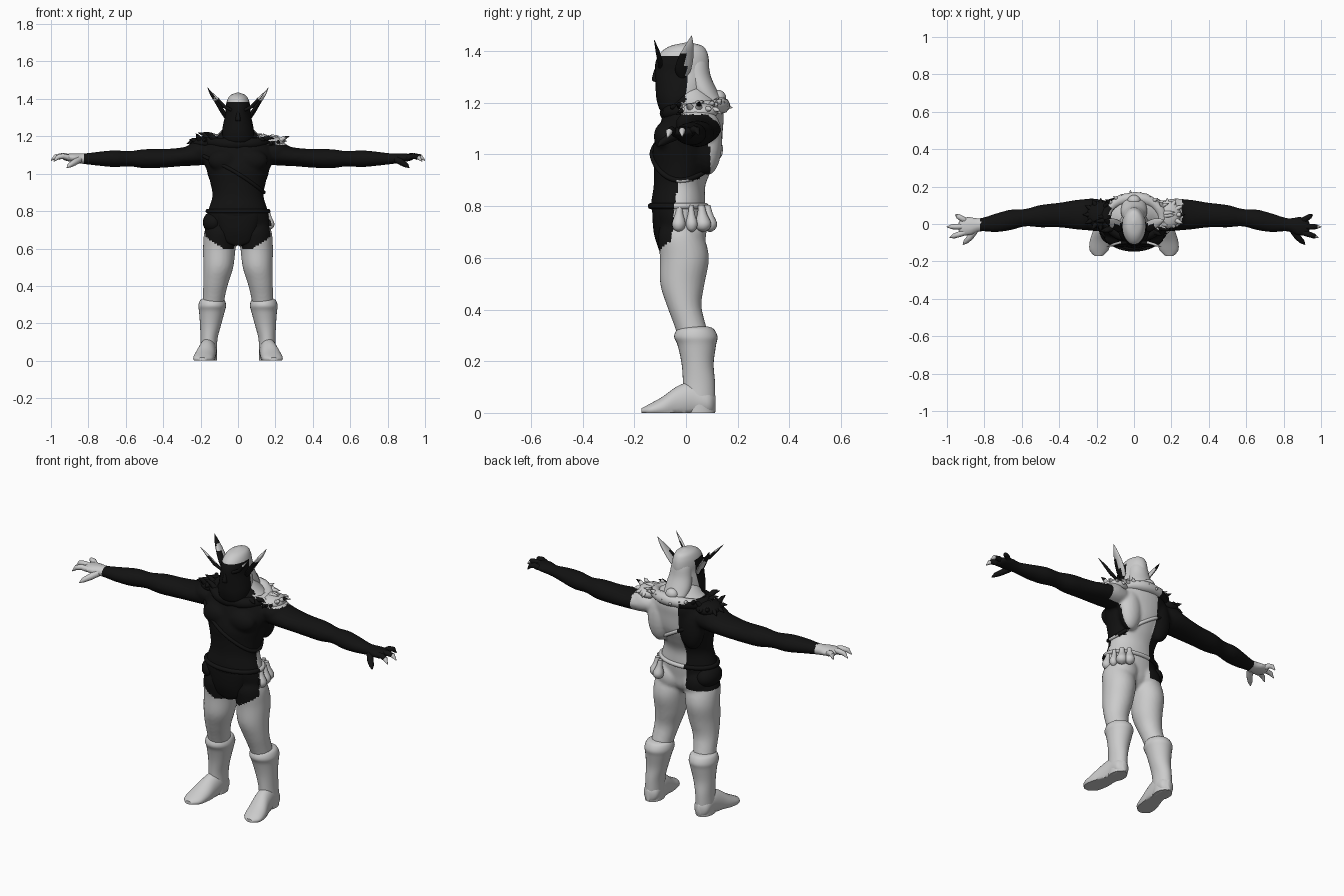
import bpy, bmesh, math, random
from mathutils import Vector
random.seed(4)

def mat(name, v):
    m = bpy.data.materials.new(name)
    m.diffuse_color = (v, v, v, 1)
    return m
GREY, DARK = mat("pale_grey", 0.6), mat("near_black", 0.006)

def spline(st, sub=5):
    # smooth in-between stations
    out = []
    for i in range(len(st) - 1):
        p0, p1, p2, p3 = st[max(i-1, 0)], st[i], st[i+1], st[min(i+2, len(st)-1)]
        for k in range(sub):
            t = k / sub
            out.append([0.5*(2*b + (c-a)*t + (2*a-5*b+4*c-d)*t*t + (3*b-a-3*c+d)*t**3)
                        for a, b, c, d in zip(p0, p1, p2, p3)])
    return out + [list(st[-1])]

def finish(name, bm):
    bmesh.ops.recalc_face_normals(bm, faces=bm.faces)
    me = bpy.data.meshes.new(name)
    bm.to_mesh(me)
    bm.free()
    ob = bpy.data.objects.new(name, me)
    bpy.context.collection.objects.link(ob)
    return ob

def loft(name, st, axis='z', n=28, s=1, floor=False):
    # stations: x, y, z and two radii of the oval across the axis
    bm, rings = bmesh.new(), []
    for x, y, z, r1, r2 in spline(st):
        ring = []
        for k in range(n):
            a = 2*math.pi*k/n
            u, v = max(r1, .001)*math.cos(a), max(r2, .001)*math.sin(a)
            off = {'z': (u, v, 0), 'x': (0, u, v), 'y': (u, 0, v)}[axis]
            co = [s*(x+off[0]), y+off[1], z+off[2]]
            if floor:
                co[2] = max(co[2], 0)
            ring.append(bm.verts.new(co))
        rings.append(ring)
    for a, b in zip(rings, rings[1:]):
        for k in range(n):
            bm.faces.new((a[k], a[(k+1) % n], b[(k+1) % n], b[k]))
    bm.faces.new(rings[0])
    bm.faces.new(rings[-1])
    return finish(name, bm)

def ball(name, c, r):
    bm = bmesh.new()
    bmesh.ops.create_uvsphere(bm, u_segments=20, v_segments=12, radius=1)
    for v in bm.verts:
        v.co = Vector([c[i] + v.co[i]*r[i] for i in range(3)])
    return finish(name, bm)

def tube(name, pts, radii, cyclic=False):
    cu = bpy.data.curves.new(name, 'CURVE')
    cu.dimensions, cu.bevel_depth, cu.bevel_resolution = '3D', 1.0, 3
    cu.use_fill_caps = True
    sp = cu.splines.new('POLY')
    sp.points.add(len(pts) - 1)
    sp.use_cyclic_u = cyclic
    for p, co, r in zip(sp.points, pts, radii):
        p.co, p.radius = (*co, 1), r
    ob = bpy.data.objects.new(name, cu)
    bpy.context.collection.objects.link(ob)
    return ob

def spike(name, base, tip, r):
    b, t = Vector(base), Vector(tip)
    mid = b.lerp(t, .55) + Vector((0, 0, .12*(t-b).length))
    return tube(name, [b, mid, t], [r, r*.65, .001])

def select(obs):
    bpy.ops.object.select_all(action='DESELECT')
    for o in obs:
        o.select_set(True)
    bpy.context.view_layer.objects.active = obs[0]

# body: torso, arms, legs and muscles fused into one skin
TORSO = [(0, -.03, .62, .05, .05), (0, -.022, .67, .155, .082), (0, -.025, .73, .172, .093),
         (0, -.03, .80, .16, .105), (0, -.025, .88, .137, .1), (0, -.01, .95, .148, .115),
         (0, .003, 1.02, .168, .132), (0, .018, 1.10, .195, .125), (0, .03, 1.16, .175, .115),
         (0, .03, 1.21, .11, .09), (0, .01, 1.27, .055, .06)]
body = [loft("body", TORSO, n=40)]
for s in (1, -1):
    body.append(loft("arm", [(.1, .05, 1.11, .06, .05), (.2, .05, 1.105, .085, .06), (.3, .05, 1.09, .08, .05),
        (.4, .048, 1.082, .066, .05), (.5, .042, 1.08, .06, .051), (.58, .034, 1.08, .047, .041),
        (.66, .022, 1.08, .055, .045), (.74, .006, 1.08, .05, .038), (.82, -.004, 1.08, .036, .029),
        (.88, -.012, 1.085, .05, .024), (.925, -.014, 1.087, .046, .017), (.94, -.014, 1.087, .02, .008)], 'x', s=s))
    body.append(loft("leg", [(.08, -.02, .76, .07, .06), (.092, -.02, .69, .088, .088), (.1, -.006, .6, .087, .095),
        (.105, -.014, .5, .08, .086), (.118, -.008, .42, .068, .068), (.128, .012, .35, .06, .062),
        (.137, .038, .27, .055, .06)], s=s))
    body.append(ball("chest", (s*.075, -.075, 1.07), (.085, .05, .06)))
    body.append(ball("seat", (s*.08, .025, .7), (.075, .055, .075)))
    body.append(ball("shoulder", (s*.205, .045, 1.12), (.075, .085, .055)))
    body.append(ball("back_muscle", (s*.1, .085, 1.05), (.07, .055, .13)))
select(body)
bpy.ops.object.join()
rm = body[0].modifiers.new("fuse", 'REMESH')
rm.mode, rm.voxel_size = 'VOXEL', .009
sm = body[0].modifiers.new("soften", 'SMOOTH')
sm.iterations = 4

# boots with cuffs, and feet
for s in (1, -1):
    loft("boot", [(.137, .037, .335, .04, .045), (.137, .037, .325, .064, .07), (.138, .038, .295, .074, .084),
        (.14, .042, .26, .068, .074), (.147, .045, .19, .056, .062), (.155, .05, .12, .046, .062),
        (.158, .05, .05, .045, .063), (.158, .05, 0, .045, .062)], s=s)
    loft("foot", [(.158, .115, .035, .012, .03), (.158, .09, .04, .042, .05), (.16, .03, .05, .046, .07),
        (.168, -.03, .035, .05, .07), (.18, -.09, .018, .056, .045), (.187, -.14, .01, .05, .025),
        (.19, -.172, .008, .02, .01)], 'y', s=s, floor=True)

# fingers and thumb with claw tips
for s in (1, -1):
    for y0, tip in ((.02, (.955, .05, 1.085)), (-.014, (1.0, -.015, 1.08)), (-.045, (.985, -.072, 1.075))):
        p0, t = Vector((.905, y0, 1.086)), Vector(tip)
        pts = [p0, p0.lerp(t, .4) + Vector((0, 0, .012)), p0.lerp(t, .75) + Vector((0, 0, .01)), t - Vector((0, 0, .01))]
        tube("finger", [(s*p.x, p.y, p.z) for p in pts], [.016, .015, .013, .002])
    tube("thumb", [(s*.85, -.035, 1.075), (s*.875, -.07, 1.06), (s*.9, -.095, 1.045), (s*.915, -.11, 1.032)],
         [.018, .017, .013, .002])

# head flowing into the beard, nose, back hair
loft("head", [(0, -.06, 1.165, .05, .035), (0, -.045, 1.18, .075, .06), (0, -.025, 1.22, .085, .09),
    (0, -.018, 1.27, .078, .1), (0, -.016, 1.32, .067, .104), (0, -.014, 1.36, .065, .103),
    (0, -.008, 1.395, .057, .09), (0, .002, 1.42, .04, .062), (0, .008, 1.433, .006, .01)])
loft("back_hair", [(0, .11, 1.15, .035, .02), (0, .105, 1.19, .06, .045), (0, .07, 1.24, .07, .055),
    (0, .045, 1.3, .062, .052), (0, .03, 1.37, .05, .05), (0, .02, 1.41, .01, .015)])
ball("hair_knot", (0, .125, 1.22), (.035, .03, .03))
loft("nose", [(0, -.105, 1.28, .014, .012), (0, -.118, 1.29, .014, .014), (0, -.11, 1.33, .008, .012)], n=12)
for s in (1, -1):
    loft("ear", [(.06, -.015, 1.295, .012, .012), (.078, -.012, 1.325, .014, .03), (.105, -.002, 1.37, .013, .03),
        (.138, .012, 1.42, .01, .017), (.162, .022, 1.46, .001, .001)], n=12, s=s)
    tube("long_eyebrow", [(s*.035, -.1, 1.34), (s*.075, -.1, 1.36), (s*.11, -.11, 1.4), (s*.148, -.123, 1.443)],
         [.008, .01, .008, .001])

# ragged fur collar: padded ring with spikes
ring = []
for k in range(32):
    a = 2*math.pi*k/32
    ring.append((.15*math.cos(a), .035 + .105*math.sin(a), 1.175 + .015*math.sin(a)))
tube("collar", ring, [.026 + .007*random.random() for _ in ring], True)
for k in range(26):
    a = 2*math.pi*k/26 + random.uniform(-.1, .1)
    if math.sin(a) < -.75:
        continue
    c, d = math.cos(a), math.sin(a)
    ln = random.uniform(.03, .055)
    b = (.15*c, .035 + .105*d, 1.18)
    spike("collar_spike", b, (b[0] + c*(ln+.02), b[1] + d*ln*.75, 1.18 + random.uniform(-.01, .045)), .016)

# shoulder fur pads
for s in (1, -1):
    ball("shoulder_fur", (s*.18, .05, 1.165), (.07, .075, .035))
    for k in range(11):
        a = 2*math.pi*k/11
        c, d = math.cos(a), math.sin(a)
        spike("fur_tuft", (s*(.185+.04*c), .05+.05*d, 1.17),
              (s*(.19+.085*c), .05+.09*d, 1.165+random.uniform(-.015, .05)), .016)

# diagonal strap and belt hugging the torso
prof = spline(TORSO, 8)
def wrap(name, z0, tilt, r):
    pts = []
    for k in range(48):
        a = 2*math.pi*k/48
        z = z0 + tilt*math.cos(a)
        p = min(prof, key=lambda q: abs(q[2]-z))
        pts.append((p[3]*1.01*math.cos(a), p[1] + p[4]*1.01*math.sin(a), z))
    tube(name, pts, [r]*48, True)
wrap("belt", .8, 0, .012)
wrap("chest_strap", 1.0, -.1, .01)

# hip pouches on one side, hip fold on the other
for x, y, r in ((.168, -.028, .026), (.163, .022, .022), (.142, .066, .031), (.108, .092, .028)):
    loft("pouch", [(x, y, .7, .004, .004), (x, y, .712, r*.8, r*.8), (x, y, .735, r, r),
                   (x*.97, y*.95, .77, r*.6, r*.6), (x*.95, y*.9, .805, r*.4, r*.4)], n=16)
ball("hip_fold", (-.13, -.02, .74), (.058, .085, .06))

# loincloth front
loft("loincloth", [(0, -.085, .615, .02, .012), (0, -.088, .64, .07, .02), (0, -.085, .7, .1, .04),
                   (0, -.09, .79, .12, .04), (0, -.085, .82, .1, .03)], n=24)

# which zones are dark
def is_dark(p):
    x, y, z = p
    if abs(x) > .26:
        return -.82 < x < .965
    if z > 1.2 and abs(x) < .13:
        return y < .0 and z < 1.385
    if z > .9:
        if x > .08 and z > 1.155:
            return y < -.02
        return y < (.09 if x > .1 else -.02) or x < -.05
    if z > .66:
        return y < -.03 - (.9-z)*.12 or (x < -.05 and z > .68)
    return z > .6 and y < -.05 and abs(x) < .17 - (.66-z)*1.5

# bake meshes, smooth and paint
obs = list(bpy.context.scene.objects)
select(obs)
bpy.ops.object.convert(target='MESH')
bpy.ops.object.shade_smooth_by_angle(angle=math.radians(50))
for o in obs:
    me = o.data
    me.materials.clear()
    me.materials.append(GREY)
    me.materials.append(DARK)
    for f in me.polygons:
        f.material_index = int(is_dark(f.center))
